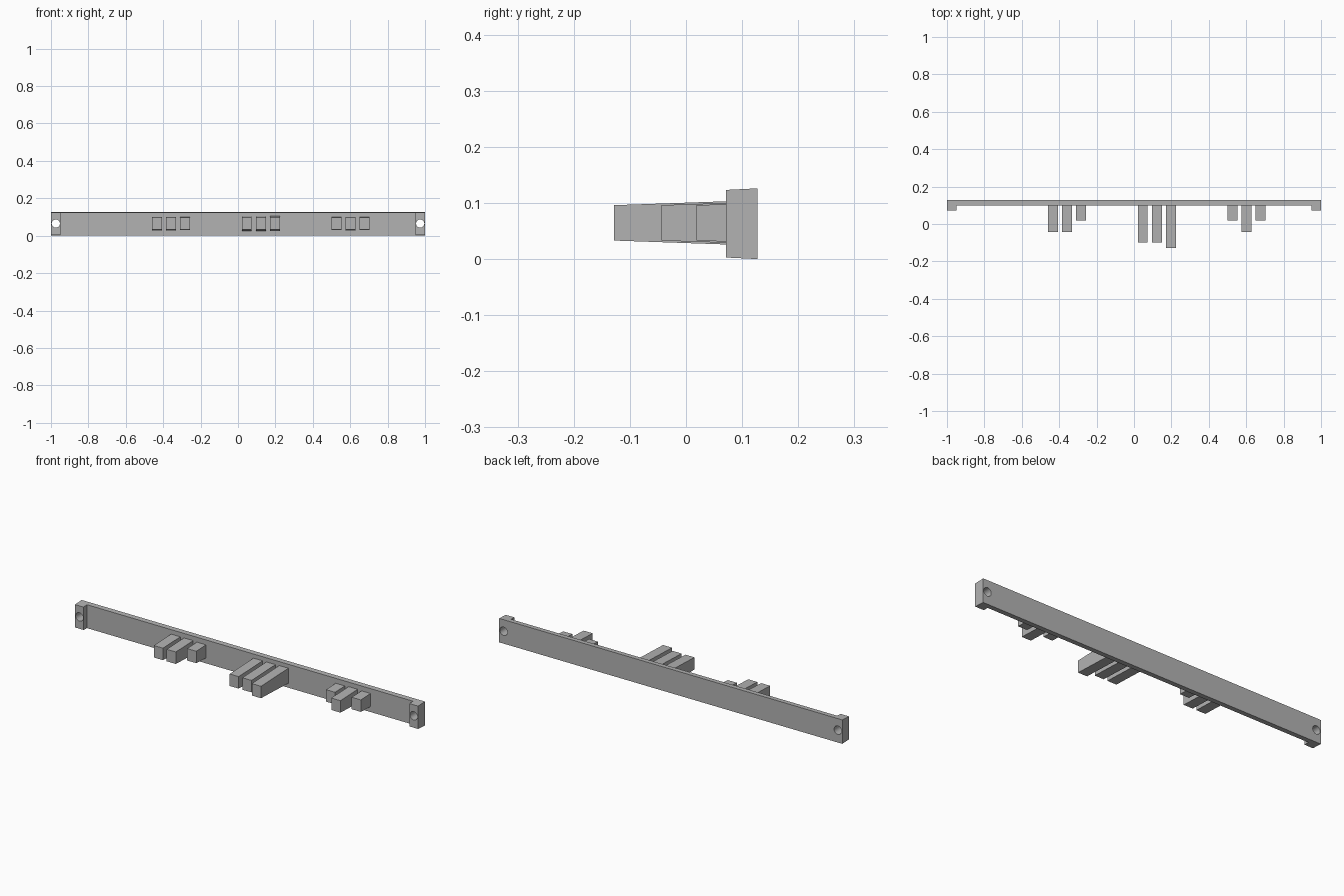
import bpy
import bmesh
from mathutils import Matrix

if "Cube" in bpy.data.objects:
    bpy.data.objects.remove(bpy.data.objects["Cube"], do_unlink=True)

grey = bpy.data.materials.new("plain grey")
grey.use_nodes = True
colour = (0.45, 0.45, 0.45, 1)
grey.diffuse_color = colour
grey.node_tree.nodes["Principled BSDF"].inputs["Base Color"].default_value = colour

MID = 0.063      # height of the centre line
BACK = 0.127     # back face of the bar
FACE = 0.10      # front face of the bar
DRAFT = 0.035    # sides narrow by this much per unit of depth


def make_object(name, bm):
    bmesh.ops.recalc_face_normals(bm, faces=bm.faces[:])
    mesh = bpy.data.meshes.new(name)
    bm.to_mesh(mesh)
    bm.free()
    mesh.materials.append(grey)
    obj = bpy.data.objects.new(name, mesh)
    bpy.context.collection.objects.link(obj)
    return obj


# Bar with a raised tab at each end: a plan outline extruded upward
bm = bmesh.new()
half_outline = [(1, BACK), (1, 0.071), (0.95, 0.071), (0.95, FACE)]
outline = half_outline + [(-x, y) for x, y in reversed(half_outline)]
base = bm.faces.new([bm.verts.new((x, y, 0)) for x, y in outline])
grown = bmesh.ops.extrude_face_region(bm, geom=[base])["geom"]
top = {v for v in grown if isinstance(v, bmesh.types.BMVert)}
for v in bm.verts:
    half = MID - (BACK - v.co.y) * 0.05
    v.co.z = MID + half if v in top else MID - half
bar = make_object("mounting_bar", bm)

# Screw holes through the tabs
bm = bmesh.new()
for side in (-1, 1):
    place = Matrix.Translation((side * 0.974, FACE, MID + 0.002)) @ Matrix.Rotation(1.5708, 4, "X")
    bmesh.ops.create_cone(bm, cap_ends=True, segments=24, radius1=0.022,
                          radius2=0.022, depth=0.2, matrix=place)
cutter = make_object("hole_cutter", bm)
cutter.hide_render = True
cut = bar.modifiers.new("holes", "BOOLEAN")
cut.operation = "DIFFERENCE"
cut.solver = "EXACT"
cut.object = cutter
bpy.context.view_layer.objects.active = bar
bar.select_set(True)
bpy.ops.object.modifier_apply(modifier=cut.name)
bpy.data.objects.remove(cutter, do_unlink=True)
bpy.ops.object.shade_smooth_by_angle(angle=0.5)


# Pegs: blocks that narrow in height toward the tip
def peg(name, x, tip, width=0.053):
    root = FACE + 0.01
    bm = bmesh.new()
    bmesh.ops.create_cube(bm, size=1)
    for v in bm.verts:
        at_tip = v.co.y < 0
        half = 0.0315 + (0 if at_tip else (root - tip) * DRAFT)
        v.co = (x + v.co.x * width, tip if at_tip else root,
                MID + 0.0015 + (half if v.co.z > 0 else -half))
    make_object(name, bm)


SHORT, MEDIUM, LONG, LONGEST = 0.019, -0.044, -0.10, -0.128
groups = {
    "right": (-0.358, (MEDIUM, MEDIUM, SHORT)),
    "middle": (0.122, (LONG, LONG, LONGEST)),
    "left": (0.601, (SHORT, MEDIUM, SHORT)),
}
for group, (centre, tips) in groups.items():
    for i, tip in enumerate(tips):
        peg(f"{group}_peg_{i + 1}", centre + (i - 1) * 0.075, tip)
